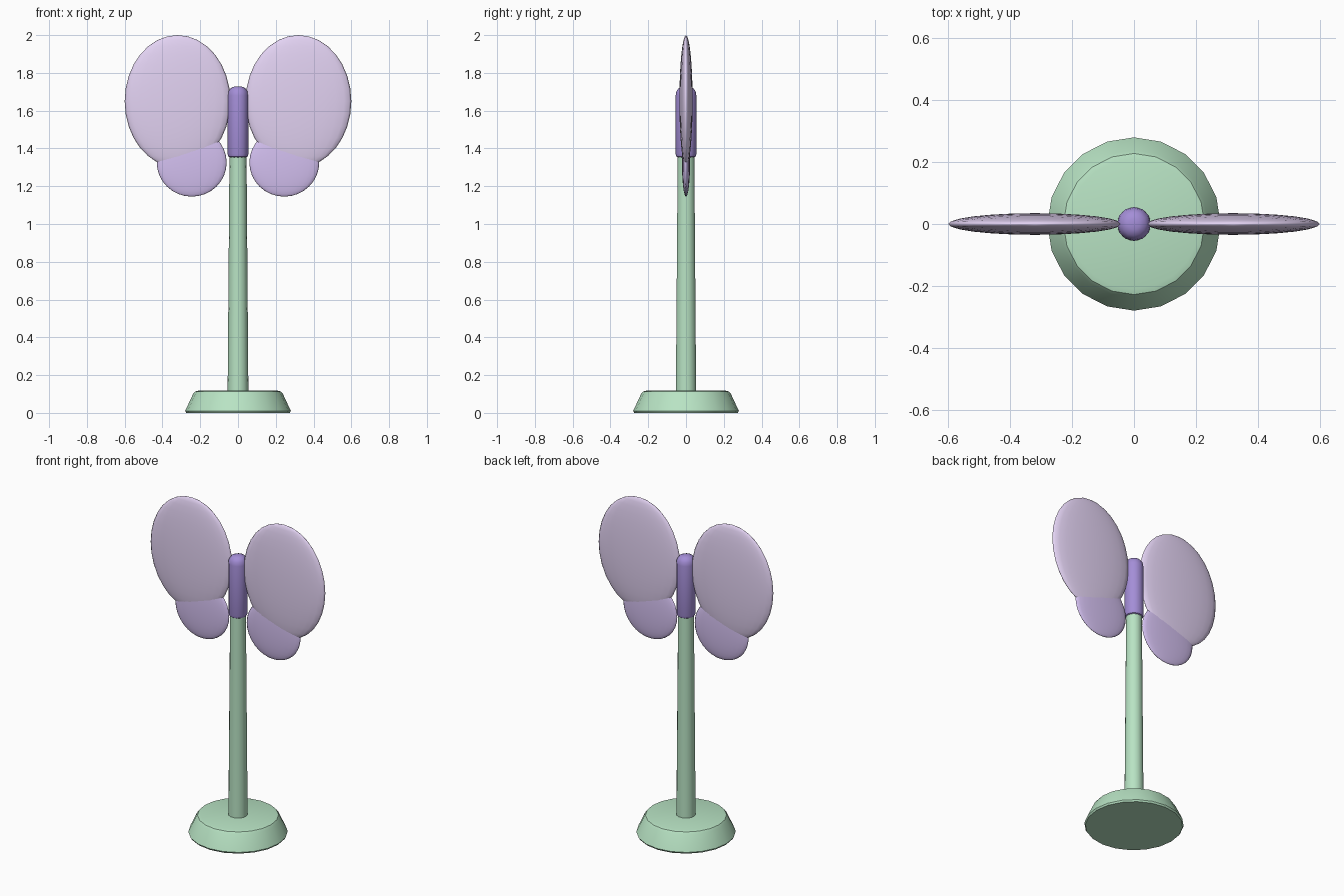
import bpy, bmesh, math

if "Cube" in bpy.data.objects:
    bpy.data.objects.remove(bpy.data.objects["Cube"])


def material(name, rgb):
    m = bpy.data.materials.new(name)
    m.diffuse_color = (*rgb, 1)
    m.use_nodes = True
    m.node_tree.nodes["Principled BSDF"].inputs["Base Color"].default_value = m.diffuse_color
    return m


green = material("green", (0.48, 0.77, 0.55))
indigo = material("indigo", (0.37, 0.27, 0.68))
lilac = material("lilac", (0.77, 0.65, 0.90))
violet = material("violet", (0.66, 0.53, 0.88))


def finish(name, bm, mat, angle):
    me = bpy.data.meshes.new(name)
    bmesh.ops.recalc_face_normals(bm, faces=bm.faces)
    bm.to_mesh(me)
    bm.free()
    me.materials.append(mat)
    ob = bpy.data.objects.new(name, me)
    bpy.context.collection.objects.link(ob)
    bpy.ops.object.select_all(action='DESELECT')
    ob.select_set(True)
    bpy.context.view_layer.objects.active = ob
    bpy.ops.object.shade_smooth_by_angle(angle=math.radians(angle))
    return ob


def lathe(name, profile, sides, mat):
    """Closed solid turned around z from (radius, height) points."""
    bm = bmesh.new()
    rings = [[bm.verts.new((r * math.cos(i * math.tau / sides),
                            r * math.sin(i * math.tau / sides), z))
              for i in range(sides)] for r, z in profile]
    for a, b in zip(rings, rings[1:]):
        for i in range(sides):
            j = (i + 1) % sides
            bm.faces.new((a[i], a[j], b[j], b[i]))
    bm.faces.new(rings[0][::-1])
    bm.faces.new(rings[-1])
    return finish(name, bm, mat, 35)


def wing(name, centre, radii, mat):
    """Flattened ellipsoid."""
    bm = bmesh.new()
    bmesh.ops.create_uvsphere(bm, u_segments=24, v_segments=16, radius=1)
    bmesh.ops.scale(bm, vec=radii, verts=bm.verts)
    ob = finish(name, bm, mat, 180)
    ob.location = centre
    return ob


# Base and stem
lathe("base", [(0.274, 0), (0.28, 0.01), (0.238, 0.1), (0.228, 0.113),
               (0.21, 0.118)], 20, green)
lathe("stem", [(0.055, 0.1), (0.045, 1.38)], 14, green)

# Insect body with rounded ends
lathe("body", [(0.04, 1.35), (0.051, 1.357), (0.055, 1.372), (0.055, 1.68),
               (0.051, 1.702), (0.038, 1.72), (0.018, 1.728)], 12, indigo)

# Wing pairs
for side, s in (("left", -1), ("right", 1)):
    wing(side + "_upper_wing", (s * 0.32, 0, 1.65), (0.28, 0.035, 0.35), lilac)
    wing(side + "_lower_wing", (s * 0.245, 0, 1.325), (0.185, 0.0215, 0.18), violet)
